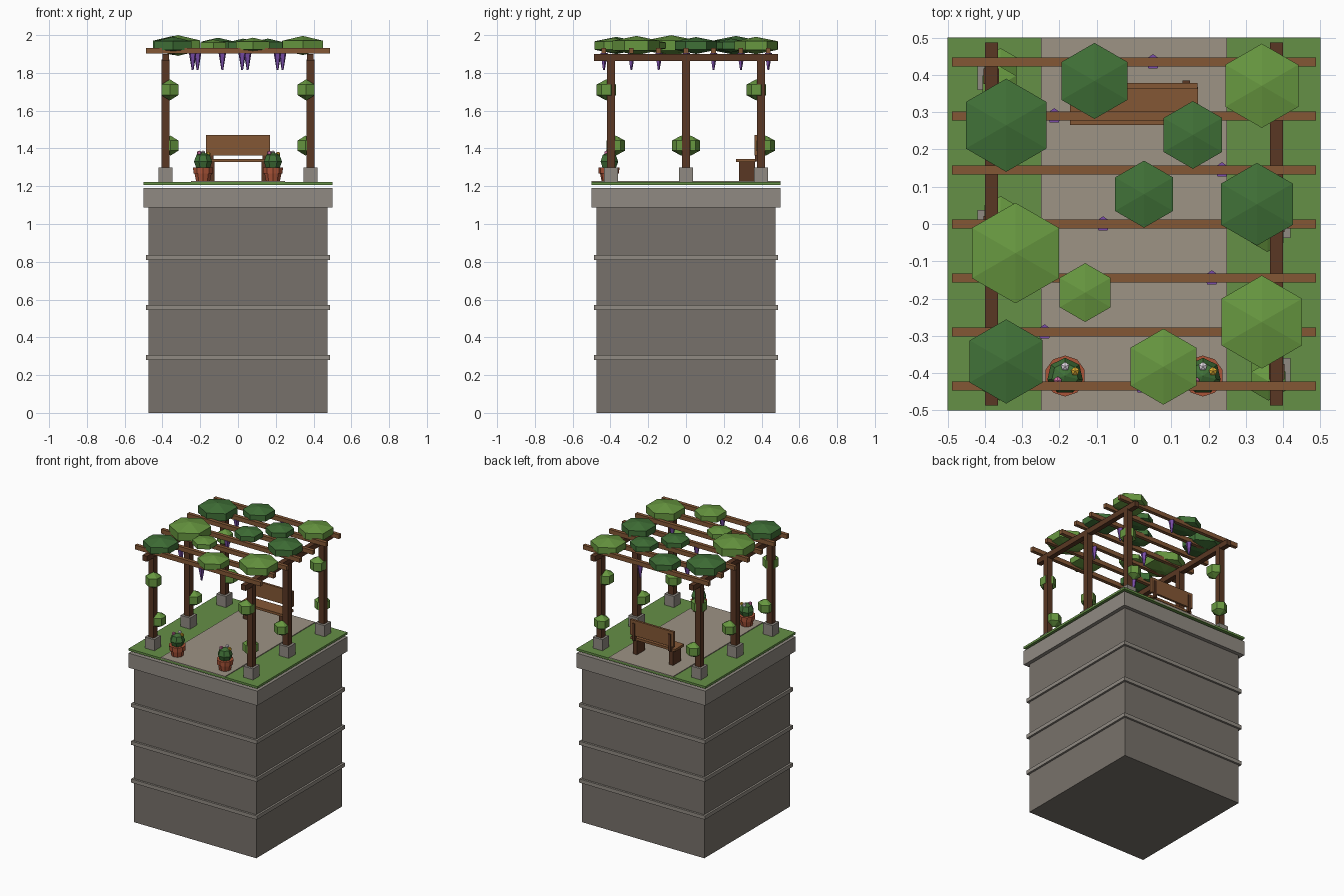
import bpy, bmesh, math

if "Cube" in bpy.data.objects:
    bpy.data.objects.remove(bpy.data.objects["Cube"])

def mat(name, hexcol):
    m = bpy.data.materials.new(name)
    rgb = [int(hexcol[i:i + 2], 16) / 255 for i in (0, 2, 4)]
    m.diffuse_color = [c ** 2.2 for c in rgb] + [1]
    m.use_nodes = True
    m.node_tree.nodes["Principled BSDF"].inputs["Base Color"].default_value = m.diffuse_color
    return m

STONE = mat("stone", "77716A")
TRIM = mat("trim_stone", "8F8981")
PAVE = mat("paving", "9C9284")
GRASS = mat("grass", "658E48")
DARK_WOOD = mat("dark_wood", "5A3A28")
WOOD = mat("wood", "835838")
LEAF_D = mat("dark_leaf", "42703A")
LEAF_L = mat("light_leaf", "679642")
PURPLE = mat("purple_blossom", "7A4FA8")
CLAY = mat("clay", "A8543A")
PETALS = [mat("white_petal", "E8E0EA"), mat("yellow_petal", "DDAA33"), mat("pink_petal", "D070A0")]

def finish(name, bm, material):
    bmesh.ops.recalc_face_normals(bm, faces=bm.faces)
    me = bpy.data.meshes.new(name)
    bm.to_mesh(me)
    bm.free()
    me.materials.append(material)
    ob = bpy.data.objects.new(name, me)
    bpy.context.collection.objects.link(ob)
    return ob

def box(name, x, y, z, material):
    """Box from (min, max) ranges."""
    bm = bmesh.new()
    bmesh.ops.create_cube(bm, size=1)
    for v in bm.verts:
        for i, r in enumerate((x, y, z)):
            v.co[i] = r[0] if v.co[i] < 0 else r[1]
    return finish(name, bm, material)

def around(c, half):
    return (c - half, c + half)

def lathe(name, loc, profile, n, material, phase=math.pi / 2):
    """Faceted solid of revolution from (radius, z) points."""
    bm = bmesh.new()
    rings = []
    for r, z in profile:
        count = n if r > 0 else 1
        rings.append([bm.verts.new((loc[0] + r * math.cos(phase + math.tau * k / n),
                                    loc[1] + r * math.sin(phase + math.tau * k / n),
                                    loc[2] + z)) for k in range(count)])
    for a, b in zip(rings, rings[1:]):
        for k in range(n):
            quad = [a[k % len(a)], a[(k + 1) % len(a)], b[(k + 1) % len(b)], b[k % len(b)]]
            bm.faces.new(list(dict.fromkeys(quad)))
    for ring in (rings[0], rings[-1]):
        if len(ring) > 1:
            bm.faces.new(ring)
    return finish(name, bm, material)

def puff(name, loc, r, h, material, n=6):
    return lathe(name, loc, [(0, -h), (r, -h / 2), (r, h / 2), (0, h)], n, material)

# Stone tower with bands and cap
S = lambda h: (-h, h)
box("tower_body", S(.474), S(.474), (0, 1.09), STONE)
for z in (.28, .545, .81):
    box("tower_band", S(.488), S(.488), (z, z + .026), TRIM)
box("tower_cap", S(.5), S(.5), (1.088, 1.19), TRIM)

# Lawn and path
G = 1.222
box("lawn", S(.5), S(.5), (1.207, G), GRASS)
box("path", S(.25), S(.5), (1.212, G + .005), PAVE)

# Pergola posts, footings and leaf clumps on posts
for sx in (-1, 1):
    px = sx * .383
    for i in (-1, 0, 1):
        py = i * .397
        box("footing", around(px, .037), around(py, .037), (G - .005, 1.30), TRIM)
        box("post", around(px, .021), around(py, .021), (1.29, 1.87), DARK_WOOD)
        dy = -.025 if (sx > 0 and i == 0) else .025
        puff("post_leaf_low", (px - sx * .025, py + dy, 1.415), .05, .053, LEAF_L)
        if i:
            puff("post_leaf_high", (px - sx * .022, py - .025, 1.71), .052, .056, LEAF_L)
    box("side_beam", around(px, .0175), S(.487), (1.862, 1.90), DARK_WOOD)

# Rafters with a hanging blossom on each
blossom_x = (.022, -.24, .209, -.083, .236, -.214, .051)
for i, bx in enumerate(blossom_x):
    y = (i - 3) * .145
    box("rafter", S(.488), around(y, .0125), (1.902, 1.932), WOOD)
    lathe("blossom", (bx, y, 1.905), [(.005, -.09), (.021, 0)], 5, PURPLE)

# Leaf canopy: x, y, radius, light or dark
canopy = [(-.343, .265, .125, LEAF_D), (-.106, .384, .102, LEAF_D), (.343, .371, .113, LEAF_L),
          (.158, .239, .091, LEAF_D), (.33, .053, .111, LEAF_D), (.027, .08, .09, LEAF_D),
          (-.318, -.078, .135, LEAF_L), (-.131, -.184, .079, LEAF_L), (.343, -.263, .125, LEAF_L),
          (-.343, -.369, .113, LEAF_D), (.079, -.383, .102, LEAF_L)]
for x, y, r, m in canopy:
    puff("canopy_leaf", (x, y, 1.945), r, r * .405, m)

# Bench
box("bench_seat", S(.172), (.266, .368), (1.328, 1.345), WOOD)
box("bench_back", S(.17), (.363, .379), (1.363, 1.47), WOOD)
for x in (-.14, .14):
    box("bench_leg", around(x, .016), (.28, .366), (G, 1.33), DARK_WOOD)
    box("bench_back_support", around(x, .01), (.366, .385), (1.33, 1.45), DARK_WOOD)

# Flower pots
for x in (-.185, .185):
    y = -.408
    lathe("flower_pot", (x, y, G), [(.038, 0), (.047, .045), (.054, .045), (.055, .077)], 10, CLAY)
    lathe("pot_bush", (x, y, 1.33), [(0, -.05), (.036, -.036), (.049, 0), (.036, .036), (0, .05)], 7, LEAF_D)
    for (fx, fy, fz), m in zip(((0, .026, 1.376), (.027, .013, 1.37), (-.02, -.013, 1.376)), PETALS):
        puff("flower", (x + fx, y + fy, fz), .012, .013, m, 5)
